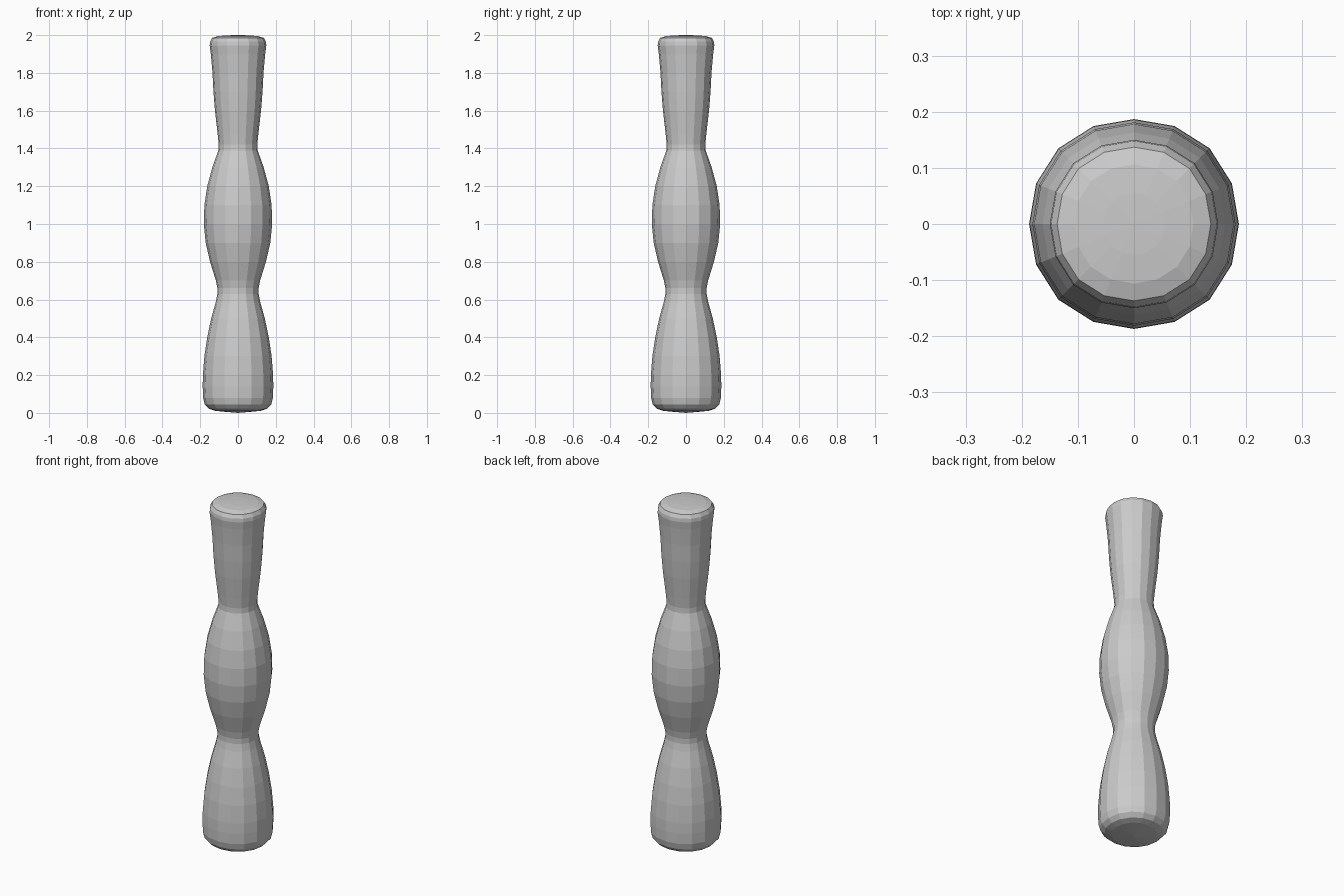
import bpy, bmesh
from math import sin, cos, pi

if "Cube" in bpy.data.objects:
    bpy.data.objects.remove(bpy.data.objects["Cube"])

SIDES = 16

# Profile of the turned post: (radius, height), bottom to top
PROFILE = [
    (0.06, 0.005), (0.12, 0.011), (0.155, 0.022), (0.176, 0.045), (0.185, 0.08),
    (0.187, 0.14), (0.186, 0.2), (0.178, 0.3), (0.163, 0.4), (0.142, 0.5),
    (0.117, 0.59), (0.109, 0.63), (0.109, 0.66), (0.117, 0.7), (0.148, 0.8),
    (0.171, 0.9), (0.181, 1.0), (0.178, 1.1), (0.163, 1.2), (0.136, 1.3),
    (0.104, 1.39), (0.102, 1.42), (0.108, 1.48), (0.122, 1.6), (0.130, 1.7),
    (0.135, 1.8), (0.144, 1.9), (0.15, 1.945), (0.148, 1.965), (0.137, 1.985),
    (0.106, 1.995), (0.055, 1.999),
]


def add_ring(bm, radius, z):
    # Very slightly squared circle
    ring = []
    for i in range(SIDES):
        a = 2 * pi * i / SIDES
        r = radius * (1 + 0.01 * (1 - cos(4 * a)))
        ring.append(bm.verts.new((r * cos(a), r * sin(a), z)))
    return ring


# Post body
bm = bmesh.new()
rings = [add_ring(bm, r, z) for r, z in PROFILE]
for low, high in zip(rings, rings[1:]):
    for i in range(SIDES):
        j = (i + 1) % SIDES
        bm.faces.new((low[i], low[j], high[j], high[i]))

# Gently domed ends
bottom = bm.verts.new((0, 0, 0))
top = bm.verts.new((0, 0, 2))
for i in range(SIDES):
    j = (i + 1) % SIDES
    bm.faces.new((rings[0][j], rings[0][i], bottom))
    bm.faces.new((rings[-1][i], rings[-1][j], top))

bmesh.ops.recalc_face_normals(bm, faces=bm.faces)
mesh = bpy.data.meshes.new("turned_post")
bm.to_mesh(mesh)
bm.free()
post = bpy.data.objects.new("turned_post", mesh)
bpy.context.collection.objects.link(post)
